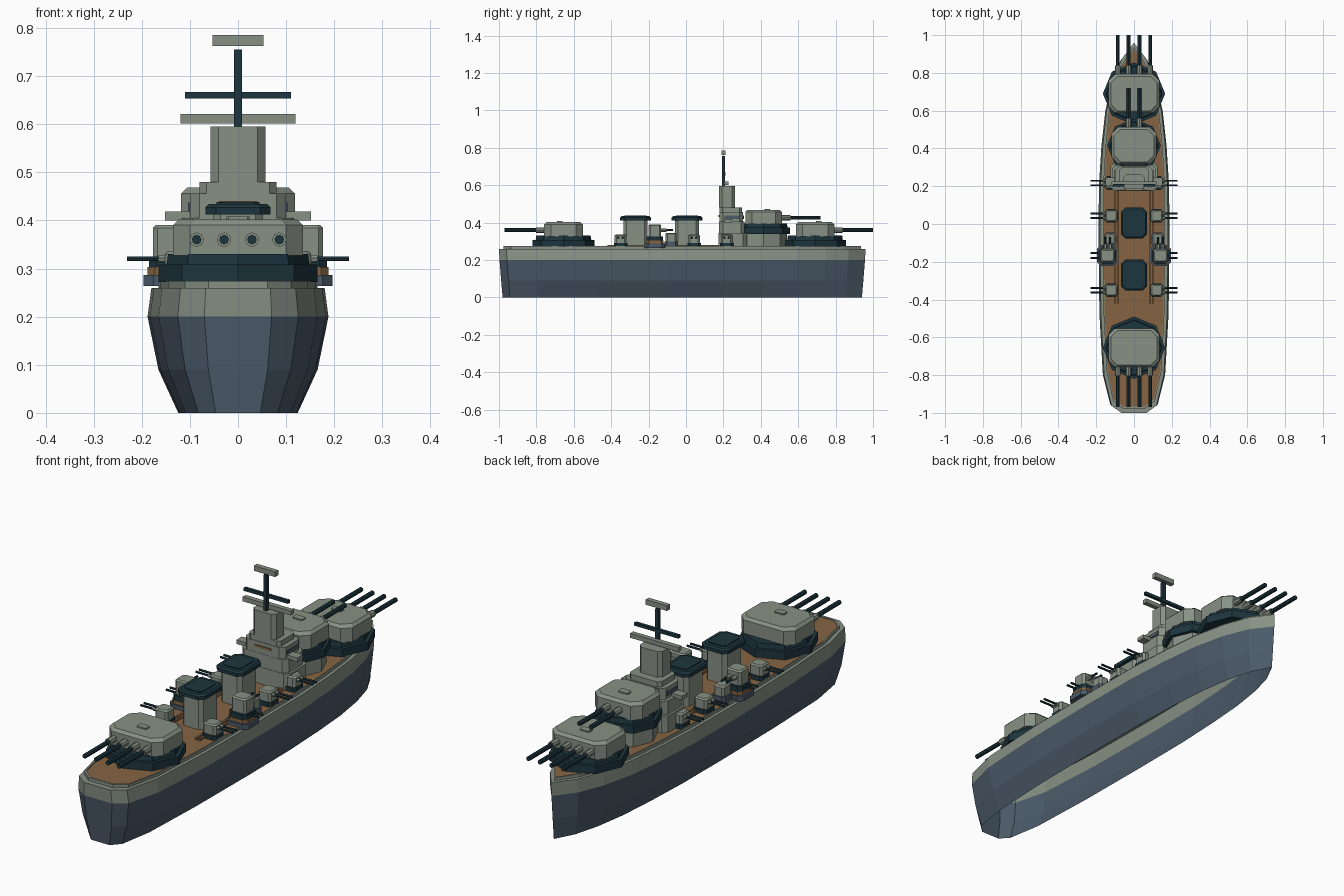
import bpy
import bmesh
from math import cos, sin, pi
from mathutils import Vector

cube = bpy.data.objects.get("Cube")
if cube:
    bpy.data.objects.remove(cube, do_unlink=True)


def material(name, rgb):
    m = bpy.data.materials.new(name)
    m.use_nodes = True
    lin = [(c / 255) ** 2.2 for c in rgb] + [1]
    m.diffuse_color = lin
    m.node_tree.nodes["Principled BSDF"].inputs["Base Color"].default_value = lin
    return m


GREY = material("pale_grey_green", (134, 144, 132))
SLATE = material("slate_blue", (76, 91, 105))
TEAL = material("dark_teal", (34, 56, 64))
WOOD = material("deck_wood", (132, 100, 68))


def loft(name, rings, mats, cap_bottom=True, rule=None):
    """Join horizontal or vertical rings of points into a closed skin."""
    bm = bmesh.new()
    loops = [[bm.verts.new(p) for p in r] for r in rings]
    n = len(loops[0])
    for k in range(len(loops) - 1):
        a, b = loops[k], loops[k + 1]
        for i in range(n):
            j = (i + 1) % n
            f = bm.faces.new((a[i], a[j], b[j], b[i]))
            f.material_index = rule(k) if rule else 0
    top = bm.faces.new(loops[-1])
    top.material_index = rule(len(loops) - 1) if rule else 0
    if cap_bottom:
        bm.faces.new(loops[0][::-1])
    me = bpy.data.meshes.new(name)
    bm.to_mesh(me)
    bm.free()
    for m in mats:
        me.materials.append(m)
    ob = bpy.data.objects.new(name, me)
    bpy.context.collection.objects.link(ob)
    return ob


def rect_ring(cx, cy, hx, hy, z, c):
    """Rectangle with cut corners, counter-clockwise."""
    pts = [(hx, -hy + c), (hx, hy - c), (hx - c, hy), (-hx + c, hy),
           (-hx, hy - c), (-hx, -hy + c), (-hx + c, -hy), (hx - c, -hy)]
    return [(cx + x, cy + y, z) for x, y in pts]


def block(name, mat, cx, cy, hx, hy, z0, z1, cut=0.0, roof=0.0):
    """Upright block; cut trims the corners, roof bevels the upper edge."""
    if cut == 0:
        def ring(z):
            return [(cx + sx * hx, cy + sy * hy, z)
                    for sx, sy in ((1, -1), (1, 1), (-1, 1), (-1, -1))]
        return loft(name, [ring(z0), ring(z1)], [mat])
    rings = [rect_ring(cx, cy, hx, hy, z0, cut)]
    if roof:
        rings.append(rect_ring(cx, cy, hx, hy, z1 - roof, cut))
    rings.append(rect_ring(cx, cy, hx - roof, hy - roof, z1, cut))
    return loft(name, rings, [mat])


def tube(name, mat, a, b, r, sides=8):
    a, b = Vector(a), Vector(b)
    d = (b - a).normalized()
    u = d.orthogonal().normalized()
    v = d.cross(u)
    ring = [u * r * cos(2 * pi * i / sides) + v * r * sin(2 * pi * i / sides)
            for i in range(sides)]
    return loft(name, [[a + p for p in ring], [b + p for p in ring]], [mat])


def octagon(name, mat, cy, layers):
    loft(name, [[(r * cos(pi * i / 4), cy + r * sin(pi * i / 4), z) for i in range(8)]
                for r, z in layers], [mat])


# Hull: open below, flared sides, pale upper strake, stepped edge and wood deck
half = [(.07, -1.0), (.125, -.96), (.165, -.8), (.183, -.48), (.188, -.1), (.186, .2),
        (.172, .42), (.152, .6), (.118, .75), (.07, .87)]
outline = half + [(0, .96)] + [(-x, y) for x, y in reversed(half)]


def hull_ring(sx, sy, z):
    return [(x * sx, (y + .02) * sy - .02, z) for x, y in outline]


loft("hull", [hull_ring(.66, .98, 0), hull_ring(.88, .988, .09), hull_ring(1, .997, .2),
              hull_ring(.957, 1, .26), hull_ring(.88, .975, .26), hull_ring(.88, .975, .274),
              hull_ring(.85, .965, .274), hull_ring(.85, .965, .27)],
     [SLATE, GREY, WOOD], cap_bottom=False,
     rule=lambda k: 0 if k < 2 else (2 if k == 7 else 1))

# Deck strips alongside the funnels
for x in (-.1, -.085, .085, .1):
    block("deck_strip", WOOD, x, -.12, .005, .3, .27, .28)


def turret(prefix, cy, z, facing, hx, hy, r, guns, gun_end):
    """Main gun turret on an eight-sided ring; z is the foot of the ring."""
    octagon(prefix + "_barbette", TEAL, cy,
            [(r, z), (r, z + .036), (r * .9, z + .036), (r * .88, z + .058)])
    block(prefix + "_house", GREY, 0, cy, hx, hy, z + .055, z + .13, .035, .012)
    block(prefix + "_hatch", GREY, 0, cy + facing * .02, .024, .015, z + .13, z + .136, .004)
    zg, front = z + .088, cy + facing * (hy - .01)
    for x in guns:
        tube(prefix + "_gun_sleeve", GREY, (x, front, zg), (x, front + facing * .055, zg), .015)
        tube(prefix + "_gun", TEAL, (x, front, zg), (x, gun_end, zg), .01)


four = (-.086, -.029, .029, .086)
turret("bow_turret", .69, .272, 1, .135, .103, .165, four, 1.0)
turret("stern_turret", -.655, .272, -1, .135, .103, .165, four, -.97)
octagon("raised_turret_base", GREY, .415, [(.125, .268), (.125, .34)])
turret("raised_turret", .415, .338, 1, .118, .098, .142, (-.029, .029), .72)

# Funnels with overhanging dark caps
for cy in (-.27, .005):
    block("funnel", GREY, 0, cy, .052, .064, .27, .42, .016)
    block("funnel_cap", TEAL, 0, cy, .068, .082, .412, .434, .022, .007)
    block("funnel_mouth", TEAL, 0, cy, .045, .058, .434, .438, .012)

# Bridge and tower
block("deckhouse", GREY, 0, .25, .125, .075, .268, .345, .02)
block("bridge_lower", GREY, 0, .245, .115, .068, .345, .405, .02)
block("bridge_wings", GREY, 0, .225, .152, .02, .4, .418)
block("bridge_upper", GREY, 0, .242, .1, .064, .405, .456, .02)
block("bridge_roof", GREY, 0, .24, .08, .06, .456, .48, .015)
block("tower", GREY, 0, .22, .057, .043, .48, .595, .016)
block("bridge_back_trim", WOOD, 0, .177, .04, .003, .43, .44)
for s in (-1, 1):
    block("bridge_side_window", SLATE, s * .101, .245, .003, .04, .42, .437)
block("bridge_front_window", SLATE, 0, .307, .07, .003, .42, .437)

# Mast, yards and rangefinders
block("mast", TEAL, 0, .2, .008, .008, .595, .755)
block("mast_yard", TEAL, 0, .205, .11, .007, .653, .667)
block("rangefinder", GREY, 0, .215, .12, .011, .601, .621)
block("mast_head", GREY, 0, .2, .053, .011, .762, .785)

# Secondary batteries, mirrored on both sides
for s in (-1, 1):
    for cy in (-.35, .043, .217):
        x = s * .12
        block("side_mount_base", TEAL, x, cy, .035, .036, .268, .29, .012)
        block("side_mount", GREY, x, cy, .032, .031, .285, .336, .01, .006)
        for d in (-.012, .012):
            tube("side_mount_barrel", TEAL, (x, cy + d, .32), (s * .231, cy + d, .32), .005, 6)
            tube("side_mount_sleeve", GREY, (x, cy + d, .32), (s * .165, cy + d, .32), .008, 6)

    # Midship sponson with a stacked mount
    x = s * .14
    block("sponson", SLATE, x, -.167, .056, .056, .264, .287, .02)
    block("sponson_deck", WOOD, x, -.167, .048, .048, .287, .303, .016)
    block("sponson_ring", TEAL, x, -.167, .045, .045, .303, .325, .016)
    block("midship_mount", GREY, x, -.167, .037, .034, .325, .39, .01, .006)
    for d in (-.013, .013):
        tube("midship_barrel", TEAL, (x, -.167 + d, .32), (s * .231, -.167 + d, .32), .005, 6)
        tube("midship_sleeve", GREY, (x + d, -.14, .36), (x + d, -.105, .36), .01, 6)
        tube("midship_fore_barrel", TEAL, (x + d, -.14, .36), (x + d, -.07, .36), .005, 6)

    # Small light mount ahead of the sponson
    block("light_mount_base", SLATE, s * .125, -.08, .032, .036, .268, .3, .012)
    block("light_mount", GREY, s * .125, -.08, .026, .03, .3, .345, .01, .006)
